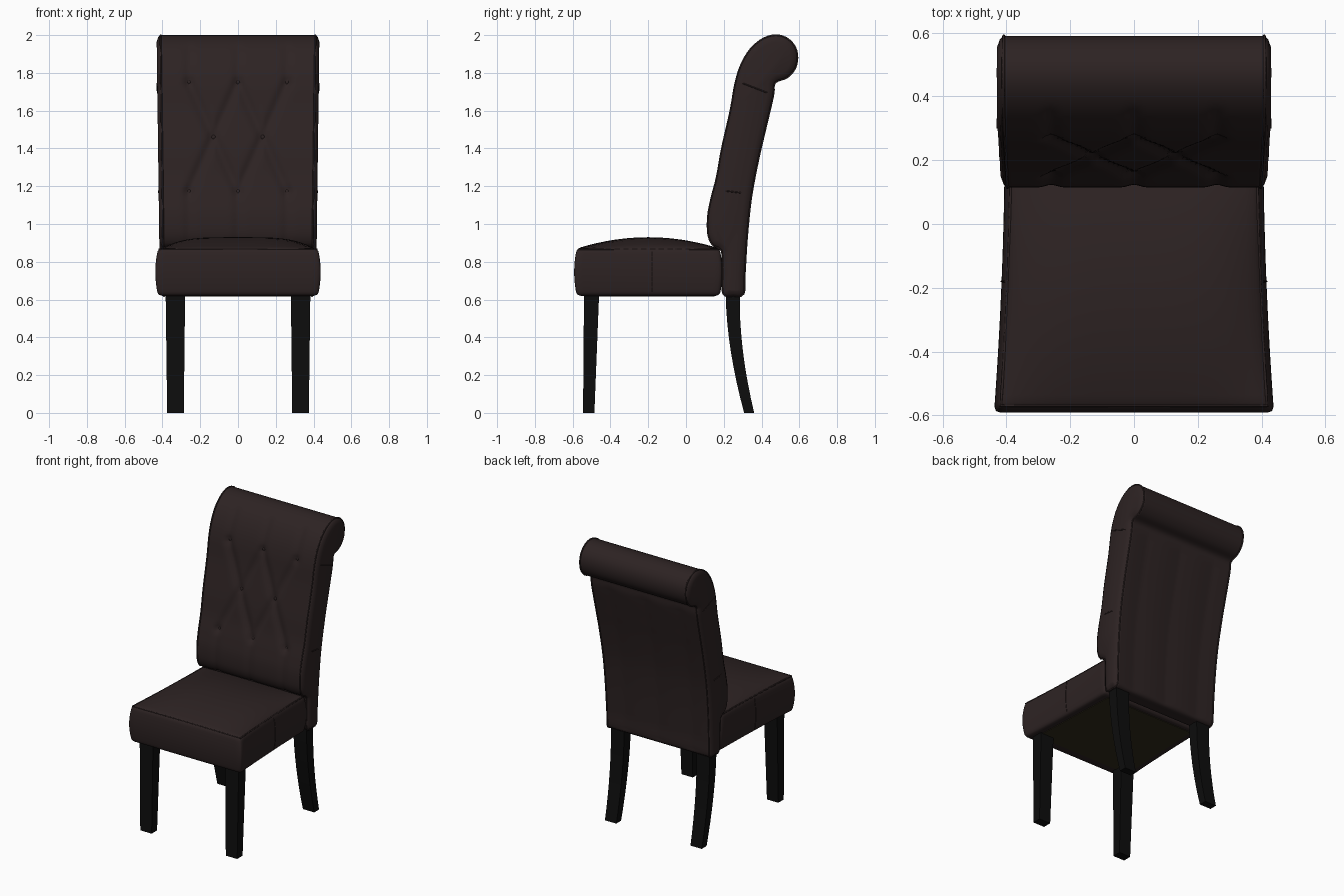
import bpy, bmesh, math
from mathutils import Vector

if "Cube" in bpy.data.objects:
    bpy.data.objects.remove(bpy.data.objects["Cube"])


def material(name, rgb):
    m = bpy.data.materials.new(name)
    m.diffuse_color = (*rgb, 1)
    m.use_nodes = True
    m.node_tree.nodes["Principled BSDF"].inputs["Base Color"].default_value = m.diffuse_color
    return m


LEATHER = material("dark brown leather", (0.026, 0.0165, 0.0165))
BLACK = material("black wood", (0.004, 0.004, 0.004))
OLIVE = material("olive lining", (0.030, 0.024, 0.011))


def finish(bm, name, mat, angle=40):
    bmesh.ops.recalc_face_normals(bm, faces=bm.faces[:])
    me = bpy.data.meshes.new(name)
    bm.to_mesh(me)
    bm.free()
    ob = bpy.data.objects.new(name, me)
    bpy.context.collection.objects.link(ob)
    me.materials.append(mat)
    bpy.ops.object.select_all(action='DESELECT')
    ob.select_set(True)
    bpy.context.view_layer.objects.active = ob
    bpy.ops.object.shade_smooth_by_angle(angle=math.radians(angle))
    return ob


def pipe(name, pts, radius=0.005, cyclic=False):
    cu = bpy.data.curves.new(name, 'CURVE')
    cu.dimensions = '3D'
    cu.bevel_depth = radius
    cu.bevel_resolution = 1
    sp = cu.splines.new('POLY')
    sp.points.add(len(pts) - 1)
    for p, co in zip(sp.points, pts):
        p.co = (*co, 1)
    sp.use_cyclic_u = cyclic
    cu.materials.append(LEATHER)
    ob = bpy.data.objects.new(name, cu)
    bpy.context.collection.objects.link(ob)


# Seat: rounded box, wider at the front, with bulged sides and a domed top
def seat_half_width(y):
    t = (0.19 - y) / 0.78
    return 0.392 + 0.008 * t + 0.025 * t * t


bm = bmesh.new()
bmesh.ops.create_cube(bm, size=2)
bmesh.ops.subdivide_edges(bm, edges=bm.edges[:], cuts=19, use_grid_fill=True)
half, r = Vector((0.41, 0.378, 0.125)), 0.02
for v in bm.verts:
    p = Vector([math.sin(c * math.pi / 2) * h for c, h in zip(v.co, half)])
    inner = Vector([max(-h + r, min(h - r, c)) for c, h in zip(p, half)])
    d = p - inner
    if d.length > 1e-6:
        p = inner + d.normalized() * r
    u, w, k = p.x / half.x, p.y / half.y, p.z / half.z
    bulge = 0.014 * (1 - k * k)
    y = p.y + w * bulge - 0.2
    x = u * (seat_half_width(y) + bulge)
    z = 0.745 + p.z + max(k, 0) * 0.06 * (1 - u ** 4) * (1 - w * w)
    v.co = (x, y, z)
finish(bm, "seat", LEATHER, 60)

# Seat piping and side seams
ys = [-0.57 + 0.75 * i / 16 for i in range(17)]
loop = [(seat_half_width(y) - 0.006, y, 0.866) for y in ys]
loop += [(-x, y, z) for x, y, z in reversed(loop)]
pipe("seat_piping", loop, 0.005, True)
for s in (-1, 1):
    pts = []
    for i in range(9):
        z = 0.64 + 0.215 * i / 8
        k = (z - 0.745) / 0.125
        pts.append((s * (seat_half_width(-0.18) + 0.014 * (1 - k * k)), -0.18, z))
    pipe("seat_side_seam", pts, 0.003)

# Lining under the seat
bm = bmesh.new()
bmesh.ops.create_cube(bm, size=1)
for v in bm.verts:
    y = -0.18 + v.co.y * 0.66
    v.co = (v.co.x * 2 * (seat_half_width(y) - 0.05), y, 0.619 + v.co.z * 0.006)
finish(bm, "seat_lining", OLIVE)

# Backrest: side profile (y, z) with a rolled top
PROFILE = [(0.305, 0.63), (0.25, 0.62), (0.197, 0.63), (0.192, 0.75), (0.188, 0.86),
           (0.145, 0.885), (0.118, 0.94), (0.116, 1.04), (0.135, 1.14), (0.163, 1.25),
           (0.19, 1.40), (0.235, 1.60), (0.262, 1.75), (0.295, 1.85), (0.345, 1.93),
           (0.41, 1.982), (0.475, 2.0), (0.535, 1.983), (0.577, 1.938), (0.59, 1.88),
           (0.576, 1.82), (0.535, 1.775), (0.485, 1.757), (0.466, 1.735), (0.462, 1.68),
           (0.42, 1.50), (0.385, 1.35), (0.347, 1.15), (0.325, 0.95), (0.312, 0.75)]


def smooth_loop(pts, step=0.02):
    out, n = [], len(pts)
    for i in range(n):
        a, b, c, d = (Vector(pts[(i + j) % n]) for j in (-1, 0, 1, 2))
        m = max(2, round((c - b).length / step))
        for k in range(m):
            t = k / m
            out.append(0.5 * (2 * b + (c - a) * t + (2 * a - 5 * b + 4 * c - d) * t * t
                              + (3 * b - a - 3 * c + d) * t ** 3))
    return out


# Tufting: buttons in a diamond lattice joined by creases
BUTTONS = [(x, z) for z in (1.75, 1.17) for x in (-0.26, 0, 0.26)] + [(-0.13, 1.46), (0.13, 1.46)]
CREASES = [(a, b) for a in BUTTONS[:6] for b in BUTTONS[6:] if abs(a[0] - b[0]) < 0.2]
FAINT = [((x, 1.17), (x, 0.88)) for x in (-0.26, 0, 0.26)]
FAINT += [((x, 1.75), (x, 1.92)) for x in (-0.26, 0, 0.26)]


def seg_dist(p, seg):
    a, b = Vector(seg[0]), Vector(seg[1])
    t = max(0, min(1, (p - a).dot(b - a) / (b - a).length_squared))
    return (p - a - (b - a) * t).length


def tuft(x, z):
    p = Vector((x, z))
    d1 = min(seg_dist(p, s) for s in CREASES)
    d2 = min(seg_dist(p, s) for s in FAINT)
    d3 = min((p - Vector(b)).length for b in BUTTONS)
    depth = max(0.016 * math.exp(-(d1 / 0.025) ** 2), 0.009 * math.exp(-(d2 / 0.025) ** 2))
    return depth + 0.012 * math.exp(-(d3 / 0.022) ** 2)


def back_half_width(z):
    return 0.392 + 0.018 * (z - 0.62) / 1.38


prof = smooth_loop(PROFILE)
COLS = 56
top_i = max(range(len(prof)), key=lambda i: prof[i].y)
bm = bmesh.new()
rows = []
for c in range(COLS + 1):
    u = 2 * c / COLS - 1
    row = []
    for i, (y, z) in enumerate(prof):
        x = u * back_half_width(z)
        if i < top_i and z > 0.87:
            y += tuft(x, z) * (1 - u ** 8)
        elif i > top_i and z < 1.7:  # channels down the back panel
            y += 0.006 * (abs(math.cos(u * math.pi * 1.5 + math.pi / 2)) - 1) * (1 - u ** 8)
        row.append(bm.verts.new((x, y, z)))
    rows.append(row)
n = len(prof)
for a, b in zip(rows, rows[1:]):
    for i in range(n):
        bm.faces.new((a[i], a[(i + 1) % n], b[(i + 1) % n], b[i]))
caps = [bm.faces.new(rows[0]), bm.faces.new(rows[-1])]
bmesh.ops.recalc_face_normals(bm, faces=bm.faces[:])
for thick, depth in ((0.010, 0.012), (0.025, 0.009)):
    for cap in caps:
        bmesh.ops.inset_region(bm, faces=[cap], thickness=thick, depth=depth)
finish(bm, "backrest", LEATHER, 60)

# Backrest piping and side seams
for s in (-1, 1):
    pipe("backrest_piping", [(s * back_half_width(z), y, z) for y, z in prof], 0.005, True)
    for a, b in (((0.30, 1.745), (0.43, 1.695)), ((0.21, 1.175), (0.29, 1.165))):
        pipe("backrest_side_seam",
             [(s * (back_half_width(z) + 0.02), y, z) for y, z in (a, b)], 0.004)

# Tuft buttons
front = prof[:top_i]
for x, z in BUTTONS:
    y = min((p for p in front), key=lambda p: abs(p.y - z)).x + tuft(x, z)
    bm = bmesh.new()
    bmesh.ops.create_uvsphere(bm, u_segments=12, v_segments=8, radius=0.012)
    for v in bm.verts:
        v.co = (v.co.x + x, v.co.y * 0.5 + y - 0.002, v.co.z + z)
    finish(bm, "tuft_button", LEATHER)


# Legs: square sections (z, y front, y back, x inner, x outer)
def leg(name, side, sections):
    bm = bmesh.new()
    rings = [[bm.verts.new((side * x, y, z)) for x, y in ((xi, y0), (xo, y0), (xo, y1), (xi, y1))]
             for z, y0, y1, xi, xo in sections]
    for a, b in zip(rings, rings[1:]):
        for i in range(4):
            bm.faces.new((a[i], a[(i + 1) % 4], b[(i + 1) % 4], b[i]))
    bm.faces.new(rings[0])
    bm.faces.new(rings[-1])
    finish(bm, name, BLACK)


for s in (-1, 1):
    leg("front_leg", s, [(0, -0.545, -0.485, 0.287, 0.375), (0.63, -0.54, -0.46, 0.28, 0.383)])
    rear = []
    for i in range(9):
        t = i / 8  # 0 at the floor, 1 under the backrest
        y0 = 0.21 + 0.098 * (1 - t) ** 1.8
        rear.append((0.64 * t, y0, y0 + 0.053 + 0.022 * t, 0.287 - 0.007 * t, 0.375 + 0.008 * t))
    leg("back_leg", s, rear)
